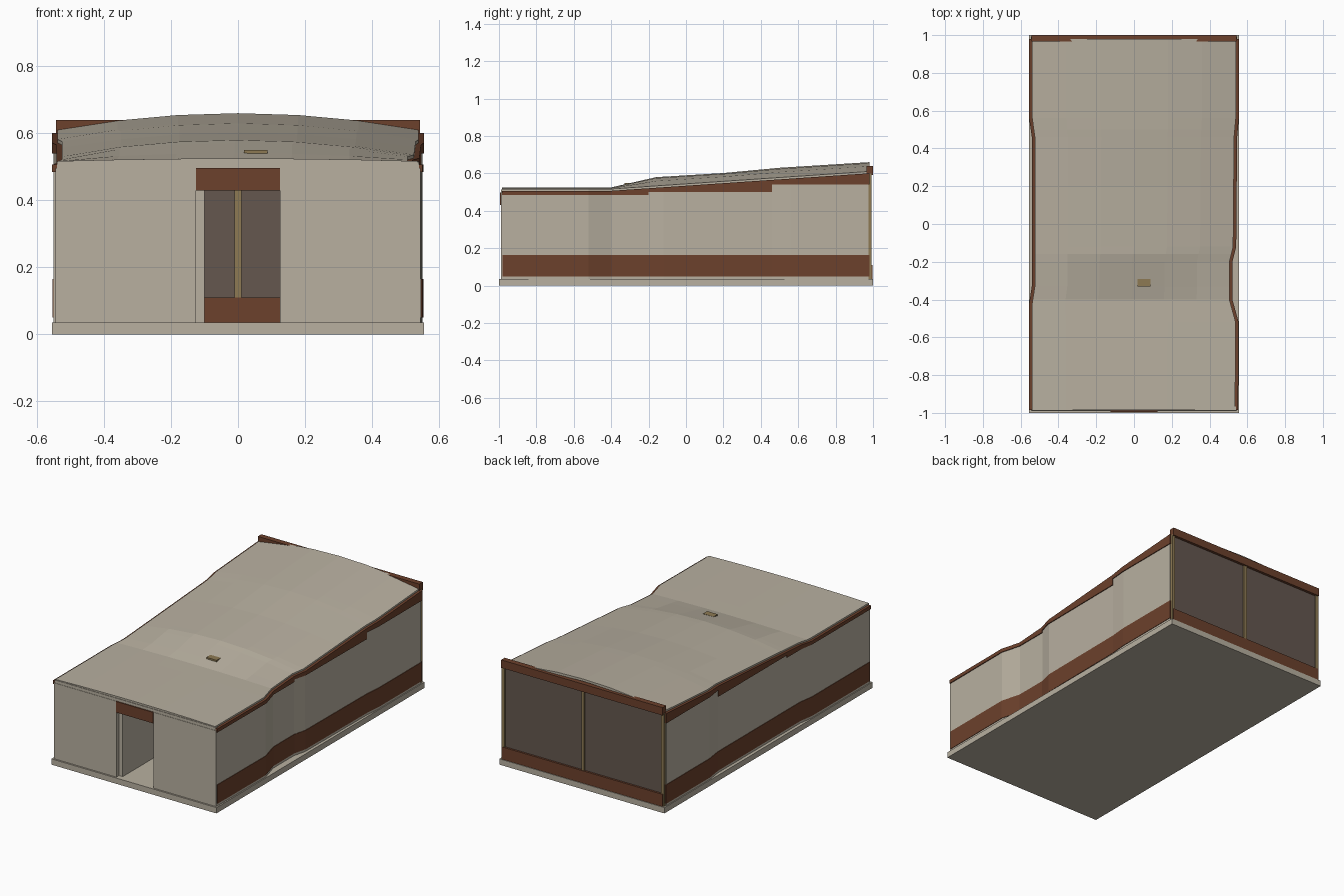
import bpy, bmesh

if "Cube" in bpy.data.objects:
    bpy.data.objects.remove(bpy.data.objects["Cube"])

def material(name, rgb):
    m = bpy.data.materials.new(name)
    m.diffuse_color = (*rgb, 1)
    m.use_nodes = True
    m.node_tree.nodes["Principled BSDF"].inputs["Base Color"].default_value = m.diffuse_color
    return m

BEIGE = material("beige plaster", (0.48, 0.434, 0.352))
BROWN = material("rust brown", (0.15, 0.052, 0.025))
GLASS = material("smoky glass", (0.128, 0.096, 0.078))
TAN = material("tan metal", (0.27, 0.195, 0.088))

def make(name, bm, mat):
    bmesh.ops.recalc_face_normals(bm, faces=bm.faces)
    me = bpy.data.meshes.new(name)
    bm.to_mesh(me)
    bm.free()
    me.materials.append(mat)
    ob = bpy.data.objects.new(name, me)
    bpy.context.collection.objects.link(ob)
    return ob

def box(name, x, y, z, mat):
    bm = bmesh.new()
    bmesh.ops.create_cube(bm, size=1)
    for v in bm.verts:
        v.co = [(r[0] + r[1]) / 2 + c * (r[1] - r[0]) for r, c in zip((x, y, z), v.co)]
    return make(name, bm, mat)

def interp(points, t):
    if t <= points[0][0]:
        return points[0][1]
    for (a, p), (b, q) in zip(points, points[1:]):
        if t <= b:
            return p + (q - p) * (t - a) / (b - a)
    return points[-1][1]

# Guide lines along the building: wall plans (distance from centre), eave and ridge heights
PLAN = {
    1: [(-1, .546), (-.52, .549), (-.40, .516), (-.2, .516), (-.12, .536), (.46, .541), (.56, .55), (1, .55)],
    -1: [(-1, .55), (-.42, .55), (-.33, .536), (.46, .536), (.56, .55), (1, .55)],
}
EAVE = [(-1, .505), (-.4, .505), (1, .60)]
RIDGE = [(-1, .525), (-.4, .525), (-.16, .58), (.2, .602), (.5, .63), (.98, .66)]
STATIONS = sorted({y for pts in (PLAN[1], PLAN[-1], RIDGE) for y, _ in pts})

def eave(y):
    return interp(EAVE, y)

def strip(name, side, y0, y1, bottom, top, out, thick, mat):
    """Wall strip that follows the bent plan line of one side."""
    bm = bmesh.new()
    ys = [y0] + [y for y in STATIONS if y0 + .001 < y < y1 - .001] + [y1]
    rings = []
    for y in ys:
        xo = interp(PLAN[side], y) + out
        t = top(y)
        rings.append([bm.verts.new((side * x, y, z)) for x, z in
                      ((xo, bottom), (xo, t), (xo - thick, t), (xo - thick, bottom))])
    for a, b in zip(rings, rings[1:]):
        for i in range(4):
            j = (i + 1) % 4
            bm.faces.new((a[i], a[j], b[j], b[i]))
    bm.faces.new(rings[0])
    bm.faces.new(rings[-1])
    return make(name, bm, mat)

# Floor slab
box("floor_slab", (-.555, .555), (-1, 1), (0, .035), BEIGE)

# Side walls, base bands and stepped eave trims
for side, tag in ((1, "right"), (-1, "left")):
    strip(tag + "_wall", side, -.98, .975, .035, eave, 0, .02, BEIGE)
    strip(tag + "_base_band", side, -.98, .98, .05, lambda y: .165, .003, .01, BROWN)
    for i, (a, b, z) in enumerate(((-.985, -.2, .485), (-.2, .46, .50), (.46, .98, .54))):
        strip(f"{tag}_eave_trim_{i + 1}", side, a, b, z, lambda y: eave(y) + .002, .005, .028, BROWN)

# Arched roof shell, rising towards the back
bm = bmesh.new()
N, T = 6, .014
ys = [-.985] + [y for y in STATIONS if -.98 < y < .97] + [.98]
top, low = [], []
for y in ys:
    xl = -interp(PLAN[-1], y) + .011
    xr = interp(PLAN[1], y) - .011
    edge = eave(y) + T - .002
    rise = interp(RIDGE, y) - edge
    rt, rl = [], []
    for i in range(N + 1):
        u = i / N
        x = xl + (xr - xl) * u
        z = edge + rise * (1 - (2 * u - 1) ** 2)
        rt.append(bm.verts.new((x, y, z)))
        rl.append(bm.verts.new((x, y, z - T)))
    top.append(rt)
    low.append(rl)
for k in range(len(ys) - 1):
    for g in (top, low):
        for i in range(N):
            bm.faces.new((g[k][i], g[k][i + 1], g[k + 1][i + 1], g[k + 1][i]))
    for i in (0, N):
        bm.faces.new((top[k][i], top[k + 1][i], low[k + 1][i], low[k][i]))
for k in (0, -1):
    for i in range(N):
        bm.faces.new((top[k][i], top[k][i + 1], low[k][i + 1], low[k][i]))
make("roof", bm, BEIGE)

# Roof vent
box("roof_vent", (.018, .088), (-.33, -.29), (.535, .55), TAN)

# Front wall with doorway, lintel and inner passage wall
for s, tag in ((1, "right"), (-1, "left")):
    box("front_wall_" + tag, sorted((s * .125, s * .545)), (-.99, -.965), (.035, .496), BEIGE)
box("front_fascia", (-.54, .54), (-.988, -.965), (.496, .514), BEIGE)
box("door_lintel", (-.125, .125), (-.994, -.965), (.43, .497), BROWN)
box("open_door", (-.125, -.10), (-.965, -.60), (.035, .43), BEIGE)

# Glazed back wall
box("back_glass", (-.54, .54), (.978, .984), (.11, .60), GLASS)
box("back_sill", (-.54, .54), (.968, .996), (.035, .11), BROWN)
box("back_header", (-.543, .543), (.966, 1), (.592, .64), BROWN)
for x, tag in ((-.535, "left"), (0, "middle"), (.535, "right")):
    box("back_post_" + tag, (x - .01, x + .01), (.972, .992), (.035, .60), TAN)
